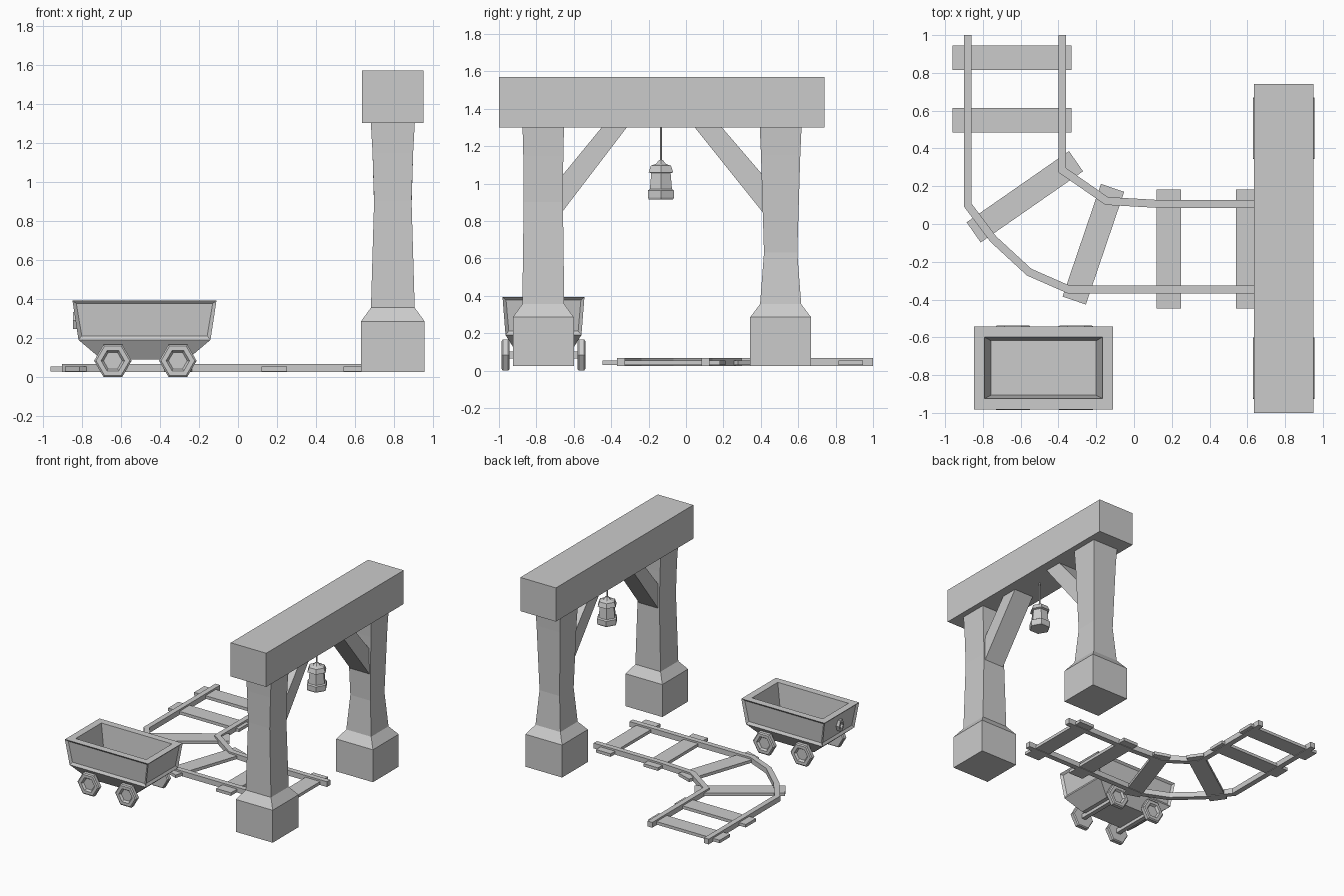
import bpy, bmesh, math
from mathutils import Vector, Matrix

if "Cube" in bpy.data.objects:
    bpy.data.objects.remove(bpy.data.objects["Cube"])


def finish(name, bm):
    bmesh.ops.recalc_face_normals(bm, faces=bm.faces)
    me = bpy.data.meshes.new(name)
    bm.to_mesh(me)
    bm.free()
    ob = bpy.data.objects.new(name, me)
    bpy.context.collection.objects.link(ob)
    return ob


def skin(bm, rings):
    """Join rings of points into one closed solid; return the side faces per band."""
    vs = [[bm.verts.new(p) for p in r] for r in rings]
    n = len(vs[0])
    bands = [[bm.faces.new((a[i], a[(i + 1) % n], b[(i + 1) % n], b[i])) for i in range(n)]
             for a, b in zip(vs, vs[1:])]
    bm.faces.new(vs[0][::-1])
    bm.faces.new(vs[-1])
    return bands


def rect(cx, cy, hx, hy, z):
    return [(cx + sx * hx, cy + sy * hy, z) for sx, sy in ((-1, -1), (1, -1), (1, 1), (-1, 1))]


def box(name, center, size, angle=0):
    bm = bmesh.new()
    m = (Matrix.Translation(center) @ Matrix.Rotation(math.radians(angle), 4, 'Z')
         @ Matrix.Diagonal((*size, 1)))
    bmesh.ops.create_cube(bm, size=1, matrix=m)
    return finish(name, bm)


def ngon(cx, cy, r, z, n=6):
    return [(cx + r * math.cos(math.tau * i / n), cy + r * math.sin(math.tau * i / n), z)
            for i in range(n)]


def sweep(name, pts, half_w, z0, z1):
    """Mitred rectangular bar along a flat path."""
    pts = [Vector(p) for p in pts]
    rings = []
    for i, p in enumerate(pts):
        d0 = (p - pts[i - 1]).normalized() if i else (pts[1] - p).normalized()
        d1 = (pts[i + 1] - p).normalized() if i < len(pts) - 1 else d0
        t = (d0 + d1).normalized()
        nrm = Vector((-t.y, t.x)) * half_w / t.dot(d0)
        a, b = p + nrm, p - nrm
        rings.append([(*a, z0), (*b, z0), (*b, z1), (*a, z1)])
    bm = bmesh.new()
    skin(bm, rings)
    return finish(name, bm)


# Gate: beam, two posts, two braces
GX = 0.793
box("gate_beam", (GX, -0.13, 1.435), (0.315, 1.74, 0.27))
posts = {
    "front_post": (-0.763, [(.163, .163, .025), (.163, .163, .285), (.112, .112, .355),
                            (.096, .105, .9), (.104, .107, 1.15), (.113, .111, 1.31)]),
    "back_post": (0.506, [(.163, .163, .025), (.163, .163, .285), (.110, .110, .355),
                          (.089, .089, .63), (.104, .105, 1.15), (.112, .112, 1.31)]),
}
for name, (y, prof) in posts.items():
    bm = bmesh.new()
    skin(bm, [rect(GX, y, hx, hy, z) for hx, hy, z in prof])
    finish(name, bm)

braces = {
    "front_brace": [(-.449, 1.302), (-.315, 1.302), (-.668, .84), (-.668, 1.035)],
    "back_brace": [(.19, 1.302), (.045, 1.302), (.415, .84), (.415, 1.04)],
}
for name, outline in braces.items():
    bm = bmesh.new()
    skin(bm, [[(GX + dx, y, z) for y, z in outline] for dx in (-.085, .085)])
    finish(name, bm)

# Hanging lantern
LY = -0.134
bm = bmesh.new()
skin(bm, [ngon(GX, LY, r, z) for r, z in (
    (.075, .915), (.08, .925), (.08, .963), (.068, .97), (.06, 1.055), (.076, 1.06),
    (.062, 1.095), (.03, 1.105), (.012, 1.125))])
finish("lantern", bm)
bm = bmesh.new()
skin(bm, [ngon(GX, LY, .007, z) for z in (1.11, 1.305)])
finish("lantern_cord", bm)

# Track rails
sweep("outer_rail", [(-.88, 1), (-.88, .10), (-.745, -.08), (-.555, -.255),
                     (-.345, -.347), (.73, -.347)], .021, .025, .067)
sweep("inner_rail", [(-.38, 1), (-.38, .285), (-.145, .122), (.15, .105), (.73, .105)],
      .021, .025, .067)

# Sleepers: x, y, length, angle
for i, (x, y, length, ang) in enumerate((
        (-.645, .88, .63, 0), (-.645, .55, .63, 0), (-.578, .144, .66, 34.8),
        (-.215, -.107, .63, 71.2), (.185, -.132, .63, 90), (.605, -.132, .63, 90))):
    box(f"sleeper_{i + 1}", (x, y, .041), (length, .13, .024), ang)

# Cart tub with hollow inside and recessed side panels
CX, CY = -0.479, -0.762
bm = bmesh.new()
bands = skin(bm, [rect(CX, CY, hx, hy, z) for hx, hy, z in (
    (.22, .14, .09), (.338, .203, .19), (.369, .219, .392), (.313, .163, .392), (.278, .144, .19))])
bmesh.ops.recalc_face_normals(bm, faces=bm.faces)
bmesh.ops.inset_individual(bm, faces=bands[1], thickness=.026, depth=-.014)
finish("cart_tub", bm)

# Ring handle on the left end
bm = bmesh.new()
loops = [[bm.verts.new((x, CY + .03 * k * math.cos(a), .29 + .05 * k * math.sin(a)))
          for a in (math.tau * i / 6 for i in range(6))]
         for x, k in ((-.815, 1), (-.846, 1), (-.846, .6), (-.815, .6))]
for j in range(4):
    a, b = loops[j], loops[(j + 1) % 4]
    for i in range(6):
        bm.faces.new((a[i], a[(i + 1) % 6], b[(i + 1) % 6], b[i]))
finish("cart_handle", bm)

# Axles and six-sided wheels
WZ = .083
for end, x in (("left", -.641), ("right", -.308)):
    box(f"{end}_axle", (x, CY, WZ), (.035, .40, .035))
    for side, s in (("front", -1), ("back", 1)):
        bm = bmesh.new()
        skin(bm, [[(x + px, CY + s * d, WZ + pz) for px, pz, _ in ngon(0, 0, r, 0)]
                  for r, d in ((.05, .182), (.088, .182), (.096, .19), (.096, .217),
                               (.086, .224), (.06, .224), (.048, .208))])
        finish(f"{side}_{end}_wheel", bm)
